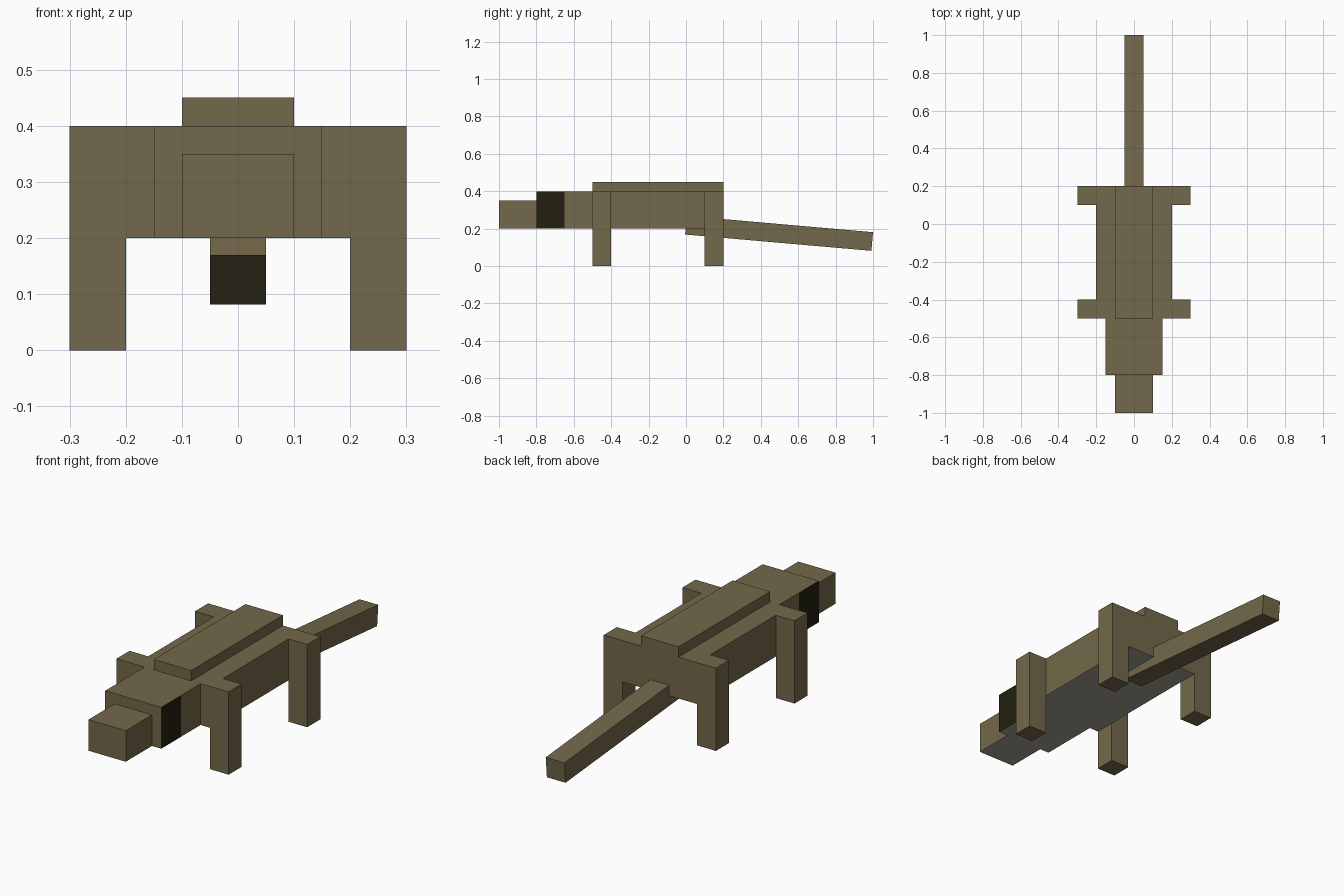
import bpy, bmesh, math
from mathutils import Matrix

cube = bpy.data.objects.get("Cube")
if cube:
    bpy.data.objects.remove(cube, do_unlink=True)


def material(name, rgb):
    m = bpy.data.materials.new(name)
    m.use_nodes = True
    m.diffuse_color = (*rgb, 1)
    m.node_tree.nodes["Principled BSDF"].inputs["Base Color"].default_value = (*rgb, 1)
    return m


hide = material("olive_brown", (0.171, 0.138, 0.069))
belly = material("pale_belly", (0.37, 0.335, 0.265))
dark = material("dark_eye", (0.016, 0.015, 0.005))


def box(name, x, y, z, pale_below=False, eye_limit=None):
    """Box between (min, max) ranges, with optional pale underside and eye bands."""
    size = [b - a for a, b in (x, y, z)]
    centre = [(a + b) / 2 for a, b in (x, y, z)]
    bm = bmesh.new()
    bmesh.ops.create_cube(bm, size=1, matrix=Matrix.Translation(centre) @ Matrix.Diagonal((*size, 1)))
    if eye_limit is not None:
        bmesh.ops.bisect_plane(bm, geom=bm.verts[:] + bm.edges[:] + bm.faces[:],
                               plane_co=(0, eye_limit, 0), plane_no=(0, 1, 0))
    bm.normal_update()
    for f in bm.faces:
        if pale_below and f.normal.z < -0.9:
            f.material_index = 1
        elif eye_limit is not None and abs(f.normal.x) > 0.9 and f.calc_center_median().y < eye_limit:
            f.material_index = 2
    mesh = bpy.data.meshes.new(name)
    bm.to_mesh(mesh)
    bm.free()
    for m in (hide, belly, dark):
        mesh.materials.append(m)
    ob = bpy.data.objects.new(name, mesh)
    bpy.context.collection.objects.link(ob)
    return ob


# Trunk, back ridge, head with side eye bands, and snout
box("body", (-0.2, 0.2), (-0.5, 0.2), (0.2, 0.4), pale_below=True)
box("back_ridge", (-0.1, 0.1), (-0.5, 0.2), (0.4, 0.45))
box("head", (-0.15, 0.15), (-0.8, -0.5), (0.2, 0.4), pale_below=True, eye_limit=-0.65)
box("snout", (-0.1, 0.1), (-1, -0.8), (0.2, 0.35), pale_below=True)

# Four legs beside the trunk
for side, x in (("left", (0.2, 0.3)), ("right", (-0.3, -0.2))):
    for end, y in (("front", (-0.5, -0.4)), ("back", (0.1, 0.2))):
        box(f"{end}_{side}_leg", x, y, (0, 0.4))

# Drooping tail
tail = box("tail", (-0.05, 0.05), (-0.5, 0.5), (-0.05, 0.05))
tail.location = (0, 0.4975, 0.175)
tail.rotation_euler.x = -math.radians(5)
